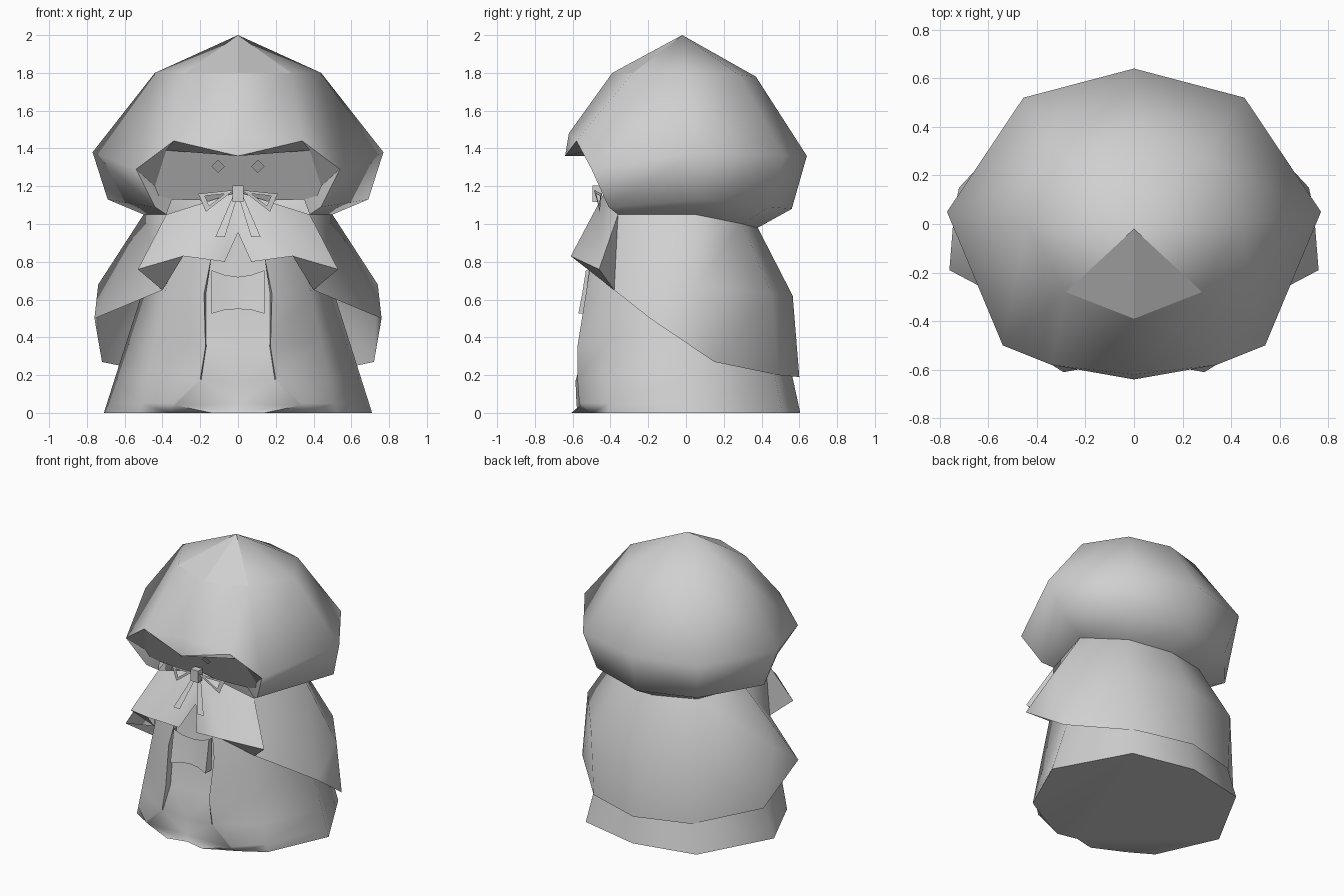
import bpy, bmesh, math
from mathutils import Vector

if "Cube" in bpy.data.objects:
    bpy.data.objects.remove(bpy.data.objects["Cube"], do_unlink=True)

# One plain material for the whole figure
GREY = (0.63, 0.63, 0.63, 1.0)
stone = bpy.data.materials.new("plain grey")
stone.use_nodes = True
stone.diffuse_color = GREY
stone.node_tree.nodes["Principled BSDF"].inputs["Base Color"].default_value = GREY


def build(name, faces, angle=75, outward=None):
    """Make a mesh from faces given as point tuples, mirrored across x = 0."""
    bm = bmesh.new()
    known = {}
    for face in faces:
        points = list(dict.fromkeys(tuple(p) for p in face))
        if len(points) < 3:
            continue
        for p in points:
            if p not in known:
                known[p] = bm.verts.new(p)
        bm.faces.new([known[p] for p in points])
    geom = bm.verts[:] + bm.edges[:] + bm.faces[:]
    bmesh.ops.mirror(bm, geom=geom, axis='X', merge_dist=0.002)
    bmesh.ops.recalc_face_normals(bm, faces=bm.faces[:])
    # Open sheets must face along the given direction
    if outward is not None:
        for f in bm.faces:
            f.normal_update()
            if f.normal.dot(Vector(outward)) < 0:
                f.normal_flip()
    mesh = bpy.data.meshes.new(name)
    bm.to_mesh(mesh)
    bm.free()
    obj = bpy.data.objects.new(name, mesh)
    bpy.context.collection.objects.link(obj)
    mesh.materials.append(stone)
    bpy.ops.object.select_all(action='DESELECT')
    obj.select_set(True)
    bpy.context.view_layer.objects.active = obj
    bpy.ops.object.shade_smooth_by_angle(angle=math.radians(angle))
    return obj


def sheet(rows):
    """Quads between consecutive rows of points."""
    return [(a[i], a[i + 1], b[i + 1], b[i])
            for a, b in zip(rows, rows[1:]) for i in range(len(a) - 1)]


def lerp(a, b, t):
    return tuple(Vector(a).lerp(Vector(b), t))


FRONT = (0, -1, 0)

# Hood shell: half rings from back centre round to the front
apex = (0, -.02, 2)
crown_front = (.28, -.28, 1.8)
brow = (.34, -.58, 1.44)
brow_top, brow_tip = (0, -.62, 1.48), (0, -.64, 1.36)
cheek, jaw = (.54, -.5, 1.29), (.44, -.41, 1.09)
neck = [(0, .38, .98), (.3, .3, 1), (.5, .05, 1.05), (.38, -.36, 1.05)]
crown = [(0, .37, 1.78), (.28, .28, 1.79), (.44, 0, 1.8), crown_front]
widest = [(0, .64, 1.36), (.455, .52, 1.36), (.77, .05, 1.38), cheek]
hem = [(0, .56, 1.08), (.4, .44, 1.09), (.69, .1, 1.13), jaw]
crown_tip = (0, -.39, 1.8)
hood_faces = sheet([[apex] * 4, crown, widest, hem, neck]) + [
    (apex, crown_front, crown_tip), (crown_front, cheek, brow),
    (crown_front, brow, brow_top, crown_tip), (brow, brow_top, brow_tip)]

# Cape: back and sides, one skin with the hood
cape_mid = [(0, .565, .62), (.44, .45, .63), (.74, .06, .68)]
cape_hem = [(0, .6, .19), (.39, .49, .2), (.72, .15, .27)]
side_tip, fold = (.76, -.19, .5), (.4, -.38, .65)
corner, lip = (.53, -.46, .76), (.29, -.61, .83)
cape_faces = sheet([neck[:3], cape_mid, cape_hem]) + [
    (cape_mid[2], cape_hem[2], side_tip), (neck[2], cape_mid[2], side_tip),
    (neck[2], side_tip, fold, neck[3]), (neck[3], fold, corner)]
hood = build("hood_and_cape", hood_faces + cape_faces, 80)
for poly in hood.data.polygons:
    if poly.center.z > 1.82 and abs(poly.center.x) < .12 and poly.center.y < -.15:
        poly.use_smooth = False

# Raised front collar flap
throat, point, notch = (0, -.43, 1.17), (.07, -.57, .8), (0, -.48, .955)
build("collar", [(throat, neck[3], corner, lip), (throat, lip, point, notch),
                 (lip, corner, fold)], 50)

# Recessed opening rim and the tilted face behind it
inner = [(0, -.53, 1.36), (.38, -.51, 1.39), (.44, -.42, 1.2), (.42, -.4, 1.15), (.35, -.39, 1.13)]
build("hood_rim", sheet([[brow_tip, brow, cheek, jaw, neck[3]], inner]), 30)
build("face", [inner + [(0, -.39, 1.12)]], 80, FRONT)


def eye_point(dx, dz):
    return (.105 + dx, -.51 - .56 * dz, 1.305 + dz)


r = .035
build("eyes", [[eye_point(r, 0), eye_point(0, r), eye_point(-r, 0), eye_point(0, -r)]],
      30, FRONT)

# Robe: columns of points from the shoulders to the ground
steps = [0, .25, .55, .78, .94, 1]
pairs = [((0, .42, .85), (0, .605, 0)), ((.3, .34, .85), (.44, .51, 0)),
         ((.44, .04, .85), (.71, .015, 0)), ((.34, -.41, .85), (.52, -.405, 0))]
columns = [[lerp(a, b, t) for t in steps] for a, b in pairs]
lapel = [(.14, -.5, .83), (.18, -.53, .63), (.172, -.575, .35),
         (.2, -.575, .18), (.34, -.565, .05), (.36, -.5, 0)]
panel_side = [(.14, -.46, .86), (.17, -.49, .63), (.168, -.525, .35),
              (.195, -.575, .175), (.33, -.56, .04), (.14, -.607, 0)]
panel_mid = [(0, -.45, .97), (0, -.48, .63), (0, -.53, .35),
             (0, -.585, .17), (0, -.58, .05), (0, -.575, 0)]
columns += [lapel, panel_side, panel_mid]
ground = [c[-1] for c in columns]
build("robe", sheet(columns) + [ground], 60)

# Curved chest piece under the collar
chest = [[(0, -.52, .72), (.07, -.525, .73), (.14, -.53, .755)],
         [(0, -.535, .63), (.07, -.54, .63), (.14, -.55, .63)],
         [(0, -.55, .55), (.07, -.555, .545), (.14, -.57, .525)]]
chest.append([(x, -.5, z) for x, y, z in chest[-1]])
chest_faces = sheet(chest)
chest_faces += [(a[-1], b[-1], (.14, -.5, b[-1][2]), (.14, -.5, a[-1][2]))
                for a, b in zip(chest[:2], chest[1:3])]
build("chest_piece", chest_faces, 60)


# Bow: ribbon loops, hanging tails and the knot
def loop_point(x, z):
    return (x, -.49 + .2 * x, z)


def tail_point(x, z):
    return (x, -.465 - .46 * (1.14 - z), z)


outer = [loop_point(.02, 1.18), loop_point(.21, 1.16), loop_point(.17, 1.065)]
centre = sum((Vector(p) for p in outer), Vector()) / 3
hole = [lerp(p, centre, .45) for p in outer]
build("bow_loops", sheet([outer + outer[:1], hole + hole[:1]]), 30, FRONT)
build("bow_tails", [[tail_point(.005, 1.14), tail_point(.03, 1.14),
                     tail_point(.12, .93), tail_point(.07, .93)]], 30, FRONT)
bpy.ops.mesh.primitive_cube_add(size=1, location=(0, -.47, 1.16))
knot = bpy.context.object
knot.name = "bow_knot"
knot.scale = (.06, .05, .085)
knot.data.materials.append(stone)
